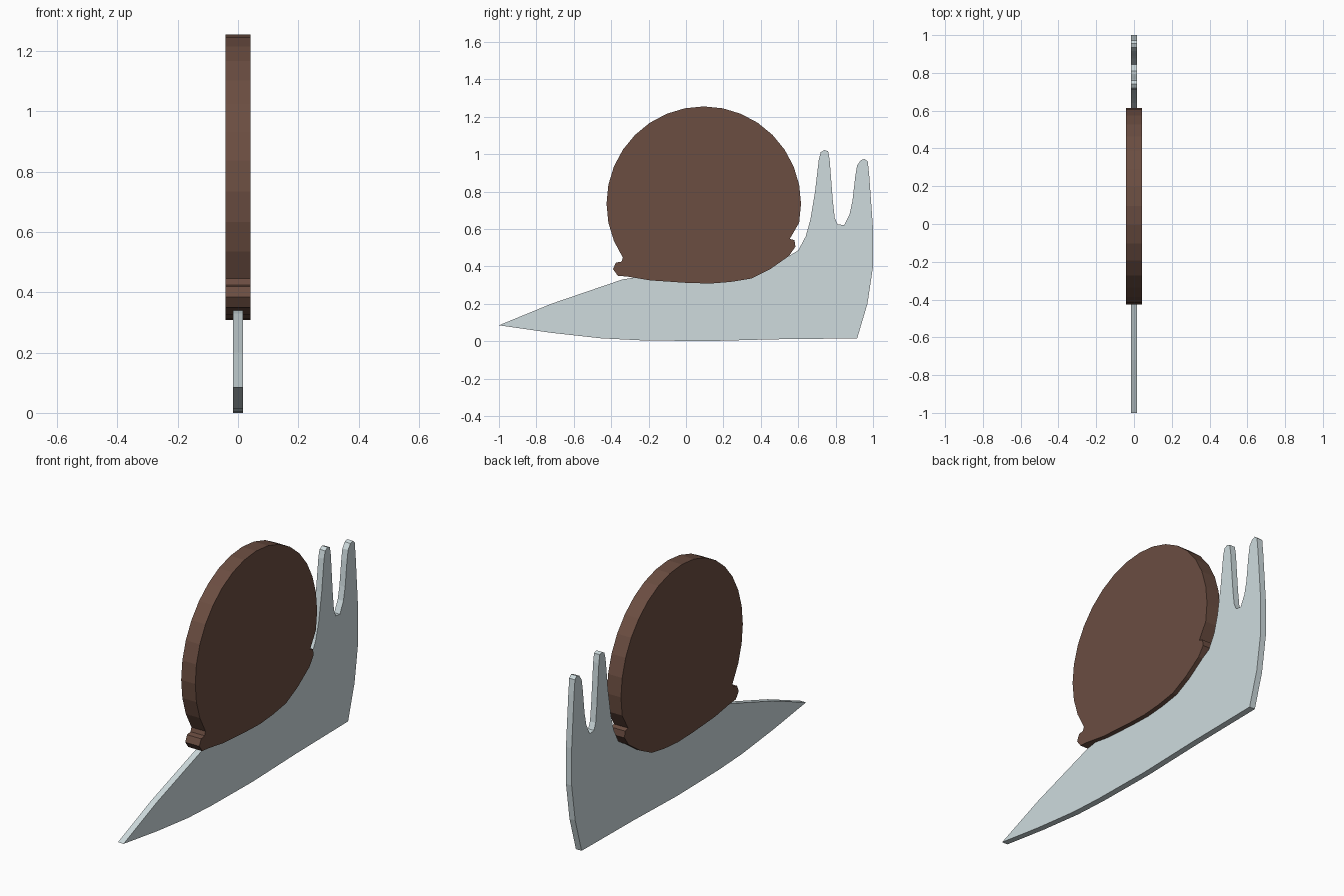
import bpy
import bmesh
from math import cos, sin, tau

default_cube = bpy.data.objects.get("Cube")
if default_cube:
    bpy.data.objects.remove(default_cube, do_unlink=True)


def make_material(name, colour):
    material = bpy.data.materials.new(name)
    material.use_nodes = True
    material.diffuse_color = (*colour, 1)
    shader = material.node_tree.nodes["Principled BSDF"]
    shader.inputs["Base Color"].default_value = (*colour, 1)
    return material


def make_plate(name, outline, thickness, material):
    """Extrude a closed (y, z) outline symmetrically about x = 0."""
    bm = bmesh.new()
    verts = [bm.verts.new((-thickness / 2, y, z)) for y, z in outline]
    face = bm.faces.new(verts)
    extruded = bmesh.ops.extrude_face_region(bm, geom=[face])["geom"]
    moved = [item for item in extruded if isinstance(item, bmesh.types.BMVert)]
    bmesh.ops.translate(bm, verts=moved, vec=(thickness, 0, 0))
    bmesh.ops.recalc_face_normals(bm, faces=bm.faces)
    mesh = bpy.data.meshes.new(name)
    bm.to_mesh(mesh)
    bm.free()
    mesh.materials.append(material)
    plate = bpy.data.objects.new(name, mesh)
    bpy.context.collection.objects.link(plate)
    return plate


def arc(centre, radius, segments, first, last):
    """Points of a regular polygon from one step number to another."""
    steps = [tau * i / segments for i in range(first, last + 1)]
    return [(centre[0] + radius * cos(a), centre[1] + radius * sin(a)) for a in steps]


pale_grey = make_material("pale blue grey", (0.62, 0.71, 0.73))
brown = make_material("shell brown", (0.147, 0.075, 0.053))

# Body: tail and back, two feelers, face, then the sole
tail_and_back = [(-1, 0.085), (-0.72, 0.2), (-0.34, 0.33), (0.1, 0.4),
                 (0.55, 0.455), (0.6, 0.485), (0.64, 0.56), (0.665, 0.65)]
rear_feeler = [(0.69, 0.8), (0.71, 0.97), (0.72, 1.01), (0.74, 1.022),
               (0.76, 1.015), (0.768, 0.97), (0.785, 0.75), (0.795, 0.66)]
front_feeler = [(0.81, 0.625), (0.845, 0.62), (0.875, 0.68), (0.89, 0.75),
                (0.905, 0.88), (0.915, 0.94), (0.935, 0.968), (0.955, 0.975),
                (0.972, 0.96), (0.98, 0.88)]
face_and_sole = [(1, 0.6), (1, 0.4), (0.97, 0.2), (0.915, 0.015), (0.47, 0.01),
                 (0.1, 0), (-0.25, 0.005), (-0.45, 0.015), (-0.72, 0.045)]
make_plate("snail_body", tail_and_back + rear_feeler + front_feeler + face_and_sole,
           0.034, pale_grey)

# Shell: round disc with a flattened lip along its underside
dome = arc((0.095, 0.735), 0.52, 32, -1, 19)
lip = [(-0.345, 0.425), (-0.375, 0.42), (-0.39, 0.385), (-0.365, 0.35),
       (-0.31, 0.345), (-0.19, 0.325), (0, 0.312), (0.13, 0.308),
       (0.24, 0.317), (0.35, 0.335), (0.45, 0.385), (0.55, 0.455),
       (0.585, 0.505), (0.58, 0.54), (0.555, 0.547)]
make_plate("snail_shell", dome + lip, 0.084, brown)
